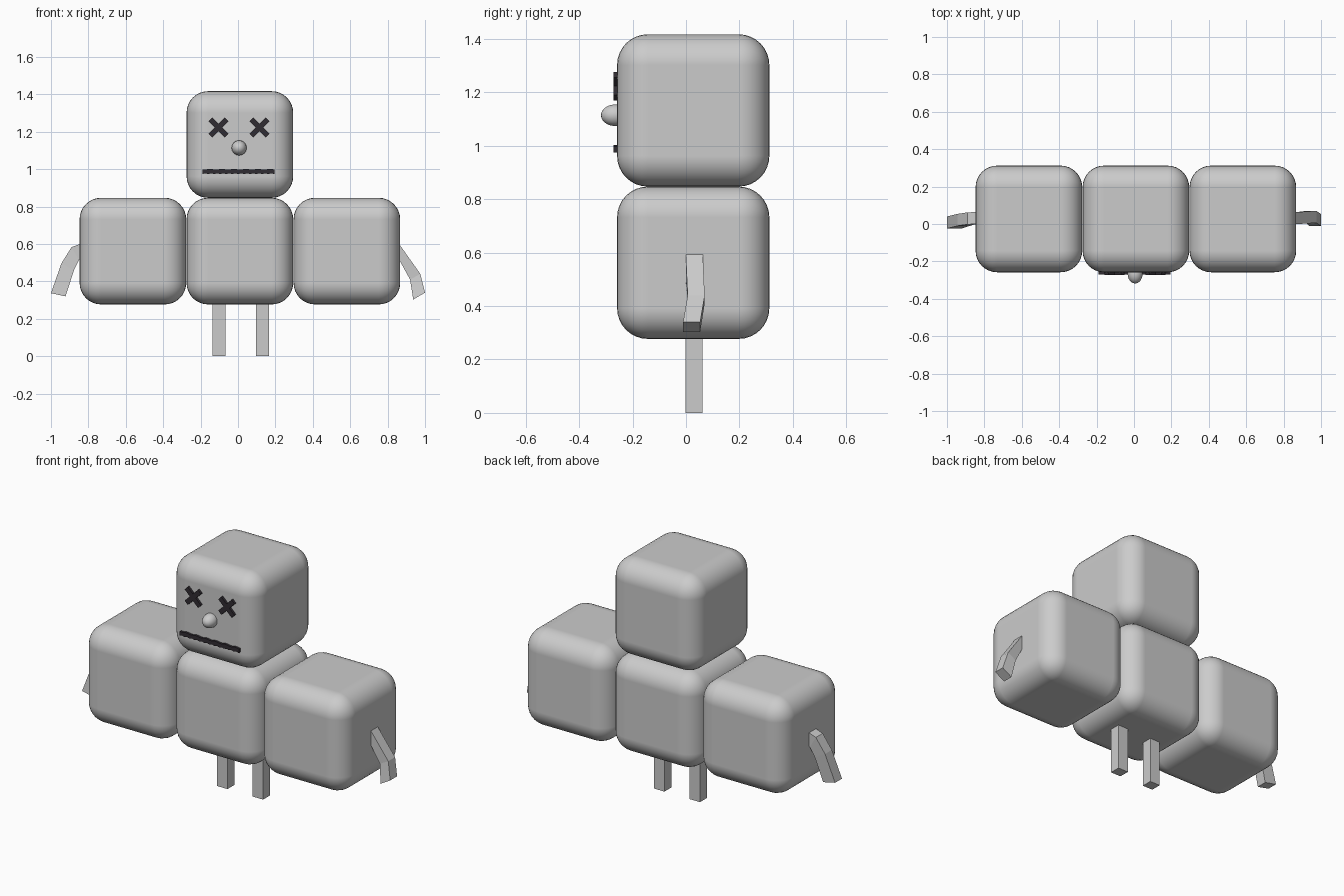
import bpy, bmesh, math
from mathutils import Matrix, Vector

cube = bpy.data.objects.get("Cube")
if cube:
    bpy.data.objects.remove(cube, do_unlink=True)


def material(name, rgb):
    m = bpy.data.materials.new(name)
    m.use_nodes = True
    m.diffuse_color = (*rgb, 1)
    m.node_tree.nodes["Principled BSDF"].inputs["Base Color"].default_value = (*rgb, 1)
    return m


GREY = material("light_grey", (0.6, 0.6, 0.6))
DARK = material("charcoal", (0.03, 0.025, 0.032))


def finish(name, bm, mat, smooth=False):
    bmesh.ops.recalc_face_normals(bm, faces=bm.faces)
    mesh = bpy.data.meshes.new(name)
    bm.to_mesh(mesh)
    bm.free()
    mesh.materials.append(mat)
    for p in mesh.polygons:
        p.use_smooth = smooth
    obj = bpy.data.objects.new(name, mesh)
    bpy.context.collection.objects.link(obj)
    return obj


def add_box(bm, centre, size, turn=0):
    m = Matrix.Translation(centre) @ Matrix.Rotation(turn, 4, "Y") @ Matrix.Diagonal((*size, 1))
    bmesh.ops.create_cube(bm, size=1, matrix=m)


def loft(bm, rings):
    """Skin a list of equal rings of points and cap both ends."""
    rows = [[bm.verts.new(p) for p in ring] for ring in rings]
    for a, b in zip(rows, rows[1:]):
        for i in range(len(a)):
            j = (i + 1) % len(a)
            bm.faces.new((a[i], a[j], b[j], b[i]))
    bm.faces.new(rows[0])
    bm.faces.new(rows[-1])


# Rounded body blocks
SIZE, MID_X, MID_Y, BODY_Z = 0.57, 0.01, 0.027, 0.562
blocks = {"body": (0, 0), "left_block": (1, 0), "right_block": (-1, 0), "head": (0, 1)}
for name, (col, row) in blocks.items():
    bm = bmesh.new()
    add_box(bm, (MID_X + col * 0.572, MID_Y, BODY_Z + row * SIZE), (SIZE,) * 3)
    block = finish(name, bm, GREY, smooth=True)
    bevel = block.modifiers.new("rounding", "BEVEL")
    bevel.width, bevel.segments = 0.115, 8
    bevel.harden_normals = True

# Square legs
for name, x in (("left_leg", 0.131), ("right_leg", -0.101)):
    bm = bmesh.new()
    add_box(bm, (x, 0.03, 0.16), (0.068, 0.064, 0.32))
    finish(name, bm, GREY)

# Bent arms: outer x, z, inner x, z, centre y at each joint
arms = {
    "left_arm": [(0.82, 0.63, 0.82, 0.55, 0.03), (0.865, 0.595, 0.865, 0.51, 0.031),
                 (0.975, 0.44, 0.92, 0.41, 0.038), (1.0, 0.34, 0.937, 0.303, 0.021)],
    "right_arm": [(-0.82, 0.61, -0.82, 0.55, 0.033), (-0.89, 0.583, -0.85, 0.515, 0.03),
                  (-0.944, 0.497, -0.877, 0.46, 0.022), (-1.0, 0.337, -0.922, 0.32, 0.008)],
}
for name, joints in arms.items():
    bm = bmesh.new()
    loft(bm, [[(ox, y - 0.032, oz), (ox, y + 0.032, oz), (ix, y + 0.032, iz), (ix, y - 0.032, iz)]
              for ox, oz, ix, iz, y in joints])
    finish(name, bm, GREY)

# Crossed eyes
FACE_Y = MID_Y - SIZE / 2
for name, x in (("left_eye", 0.115), ("right_eye", -0.104)):
    bm = bmesh.new()
    for turn in (45, -45):
        add_box(bm, (x, FACE_Y - 0.004, 1.223), (0.122, 0.02, 0.028), math.radians(turn))
    finish(name, bm, DARK)

# Ragged mouth strip
bm = bmesh.new()
rings = []
for i in range(25):
    x = -0.19 + 0.385 * i / 24
    low, high = 0.974 + 0.004 * (i % 2), 0.998 + 0.004 * (i // 2 % 2)
    rings.append([(x, y, z) for y, z in ((FACE_Y - 0.013, low), (FACE_Y - 0.013, high),
                                         (FACE_Y + 0.01, high), (FACE_Y + 0.01, low))])
loft(bm, rings)
finish("mouth", bm, DARK)

# Button nose
bm = bmesh.new()
place = Matrix.Translation(Vector((0.006, FACE_Y - 0.008, 1.114))) @ Matrix.Diagonal((0.04, 0.052, 0.04, 1))
bmesh.ops.create_uvsphere(bm, u_segments=24, v_segments=16, radius=1, matrix=place)
finish("nose", bm, GREY, smooth=True)
